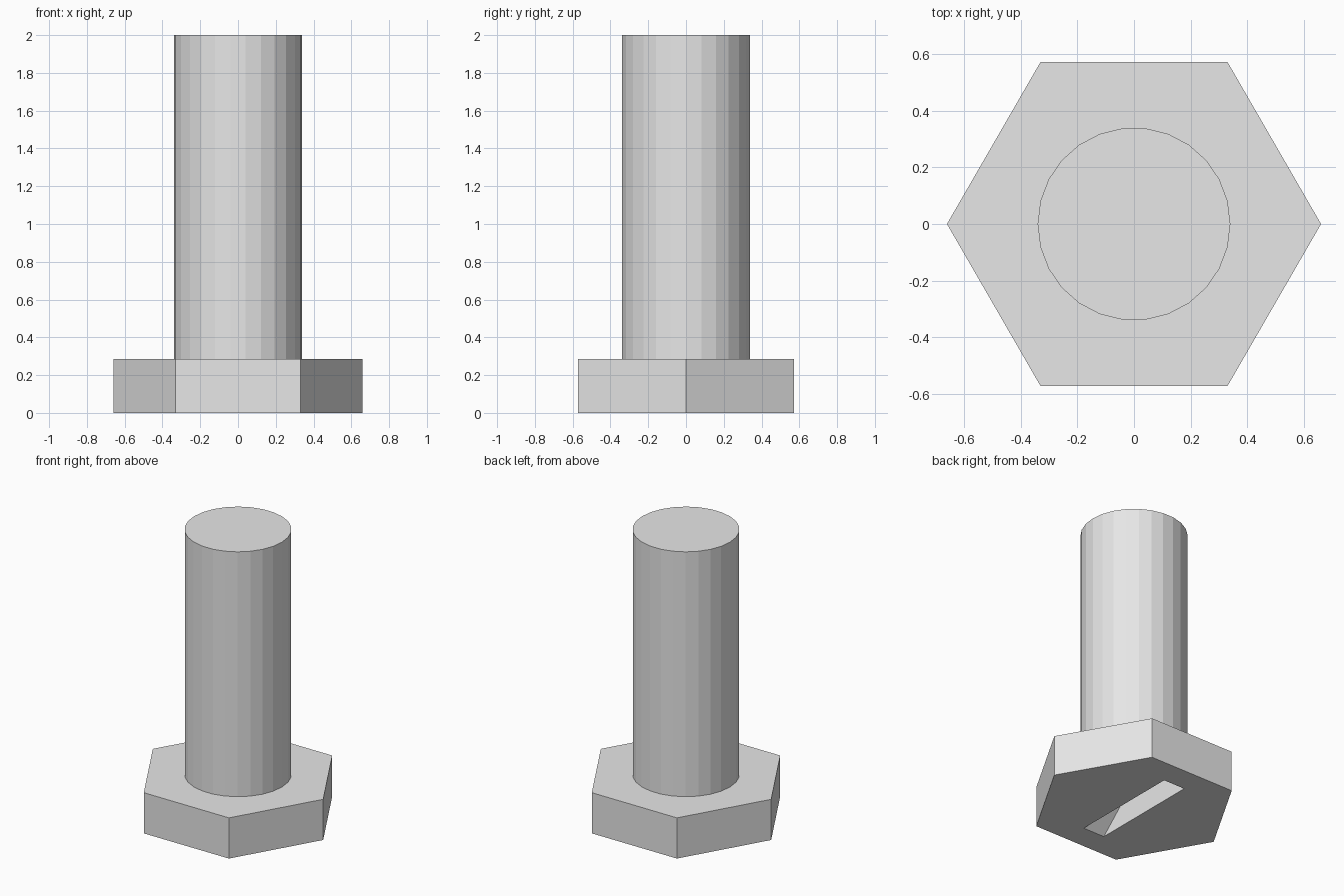
import bpy
import bmesh
import math

HEAD_RADIUS, HEAD_HEIGHT = 0.66, 0.285
SHAFT_RADIUS, TOTAL_HEIGHT = 0.34, 2.0
SLOT_WIDTH, SLOT_LENGTH, SLOT_DEPTH, FLOOR_LENGTH = 0.166, 0.794, 0.2, 0.36

cube = bpy.data.objects.get("Cube")
if cube:
    bpy.data.objects.remove(cube, do_unlink=True)

steel = bpy.data.materials.new("light grey steel")
steel.use_nodes = True
colour = (0.8, 0.8, 0.8, 1)
steel.diffuse_color = colour
steel.node_tree.nodes["Principled BSDF"].inputs["Base Color"].default_value = colour


def extruded(name, outline, bottom, top, top_scale=1.0):
    """Flat-sided solid from an xy outline; top_scale tapers its y length."""
    bm = bmesh.new()
    low = [bm.verts.new((x, y, bottom)) for x, y in outline]
    high = [bm.verts.new((x, y * top_scale, top)) for x, y in outline]
    bm.faces.new(low[::-1])
    bm.faces.new(high)
    for i in range(len(low)):
        j = (i + 1) % len(low)
        bm.faces.new((low[i], low[j], high[j], high[i]))
    mesh = bpy.data.meshes.new(name)
    bm.to_mesh(mesh)
    bm.free()
    mesh.materials.append(steel)
    obj = bpy.data.objects.new(name, mesh)
    bpy.context.collection.objects.link(obj)
    return obj


def polygon(sides, radius):
    step = math.tau / sides
    return [(radius * math.cos(i * step), radius * math.sin(i * step)) for i in range(sides)]


# Hexagonal head and faceted shaft
head = extruded("hex_head", polygon(6, HEAD_RADIUS), 0, HEAD_HEIGHT)
extruded("shaft", polygon(26, SHAFT_RADIUS), HEAD_HEIGHT, TOTAL_HEIGHT)

# Slot in the underside, with sloping ends; the cutter starts below the head
overshoot = 0.05
slope = (SLOT_LENGTH - FLOOR_LENGTH) / SLOT_DEPTH
base_length = SLOT_LENGTH + slope * overshoot
w, l = SLOT_WIDTH / 2, base_length / 2
cutter = extruded("slot_cutter", [(-w, -l), (w, -l), (w, l), (-w, l)],
                  -overshoot, SLOT_DEPTH, FLOOR_LENGTH / base_length)
cutter.hide_render = True
cutter.hide_viewport = True
cutter.display_type = 'WIRE'

cut = head.modifiers.new("driver_slot", 'BOOLEAN')
cut.operation = 'DIFFERENCE'
cut.solver = 'EXACT'
cut.object = cutter
